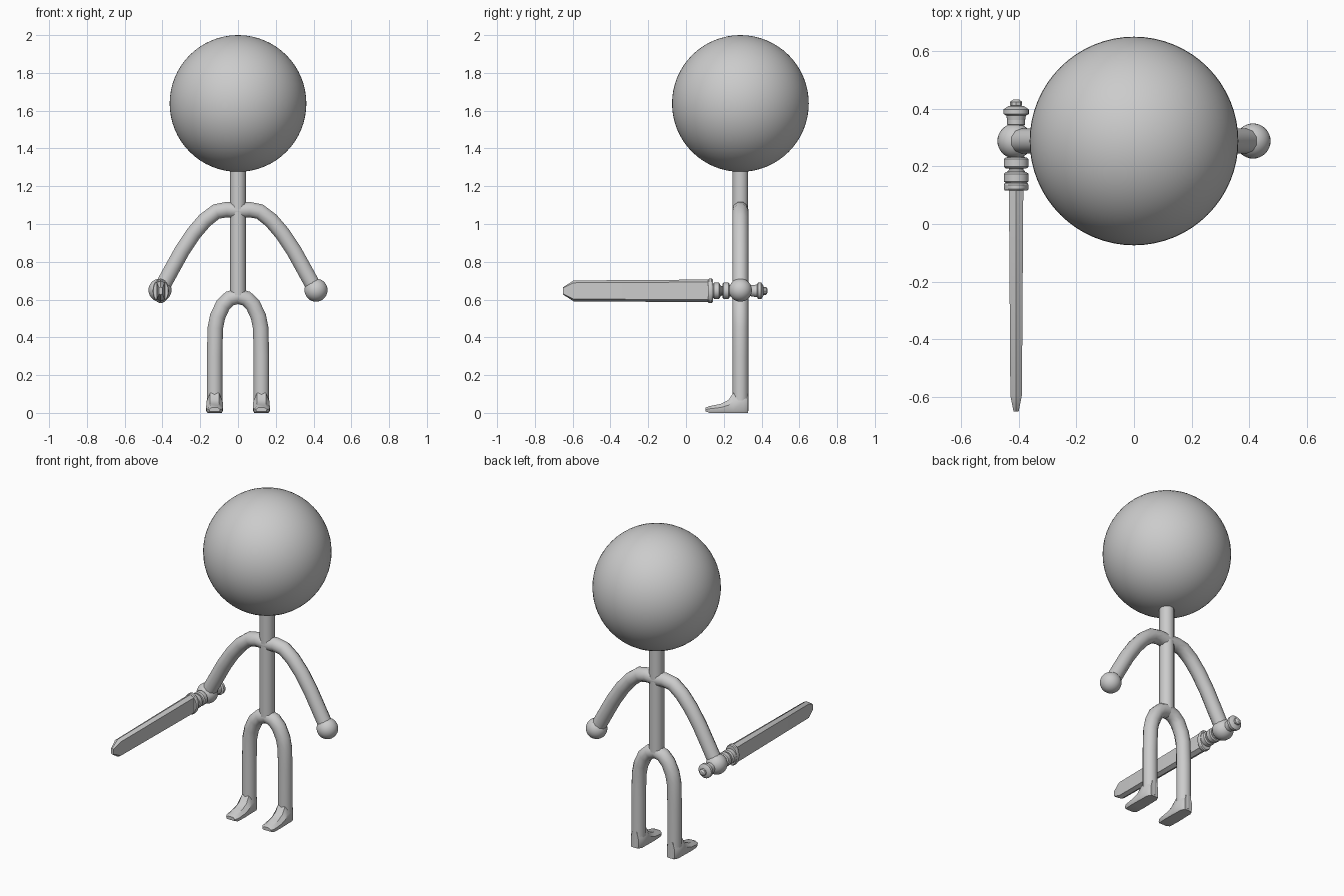
import bpy, bmesh, math
from mathutils import Vector, Matrix

if "Cube" in bpy.data.objects:
    bpy.data.objects.remove(bpy.data.objects["Cube"])

BODY_Y = 0.288
LIMB_R = 0.043
HAND = Vector((0.413, BODY_Y, 0.65))

grey = bpy.data.materials.new("plain grey")
grey.use_nodes = True
grey.diffuse_color = (0.6, 0.6, 0.6, 1)
grey.node_tree.nodes["Principled BSDF"].inputs["Base Color"].default_value = (0.6, 0.6, 0.6, 1)


def finish(name, mesh, angle=40):
    """Link a mesh as a named object with material and shading."""
    obj = bpy.data.objects.new(name, mesh)
    bpy.context.collection.objects.link(obj)
    mesh.materials.clear()
    mesh.materials.append(grey)
    bpy.ops.object.select_all(action="DESELECT")
    obj.select_set(True)
    bpy.context.view_layer.objects.active = obj
    bpy.ops.object.shade_smooth_by_angle(angle=math.radians(angle))
    return obj


def from_bmesh(name, bm, angle=40):
    bmesh.ops.recalc_face_normals(bm, faces=bm.faces)
    mesh = bpy.data.meshes.new(name)
    bm.to_mesh(mesh)
    bm.free()
    return finish(name, mesh, angle)


def ball(name, centre, radius, segments=48):
    bm = bmesh.new()
    bmesh.ops.create_uvsphere(bm, u_segments=segments, v_segments=segments // 2,
                              radius=radius, matrix=Matrix.Translation(centre))
    return from_bmesh(name, bm)


def tube(name, points, radius=LIMB_R):
    """Round limb following points given as (x, z) in the body plane."""
    curve = bpy.data.curves.new(name, "CURVE")
    curve.dimensions = "3D"
    curve.bevel_depth = radius
    curve.bevel_resolution = 3
    curve.use_fill_caps = True
    spline = curve.splines.new("POLY")
    spline.points.add(len(points) - 1)
    for p, (x, z) in zip(spline.points, points):
        p.co = (x, BODY_Y, z, 1)
    temp = bpy.data.objects.new(name + " path", curve)
    bpy.context.collection.objects.link(temp)
    bpy.context.view_layer.update()
    mesh = bpy.data.meshes.new_from_object(temp)
    bpy.data.objects.remove(temp)
    return finish(name, mesh, 50)


def loft(name, rings, angle=30):
    """Skin a row of equal-length point rings and cap both ends."""
    bm = bmesh.new()
    rows = [[bm.verts.new(p) for p in ring] for ring in rings]
    n = len(rows[0])
    for a, b in zip(rows, rows[1:]):
        for i in range(n):
            j = (i + 1) % n
            bm.faces.new((a[i], a[j], b[j], b[i]))
    bm.faces.new(rows[0])
    bm.faces.new(rows[-1])
    return from_bmesh(name, bm, angle)


# Head and torso
ball("head", (0, BODY_Y, 1.638), 0.362, 64)
tube("torso", [(0, 0.61), (0, 1.32)])

arm = [(0, 1.07), (0.06, 1.076), (0.115, 1.066), (0.175, 1.02),
       (0.235, 0.95), (0.295, 0.86), (0.345, 0.77), (0.4, 0.67)]
leg = [(0, 0.618), (0.045, 0.605), (0.08, 0.57), (0.108, 0.51),
       (0.12, 0.45), (0.124, 0.3), (0.124, 0.01)]

for side, s in (("left", 1), ("right", -1)):
    tube(side + "_arm", [(s * x, z) for x, z in arm])
    tube(side + "_leg", [(s * x, z) for x, z in leg])
    ball(side + "_hand", (s * HAND.x, HAND.y, HAND.z), 0.061, 32)

    # Foot: low rounded sections from heel to toe (y, half width, top)
    rings = []
    for y, w, top in ((0.328, 0.026, 0.1), (0.305, 0.042, 0.105), (0.25, 0.043, 0.105),
                      (0.225, 0.044, 0.068), (0.185, 0.045, 0.048),
                      (0.125, 0.042, 0.036), (0.104, 0.03, 0.028)):
        low = 0.008 if y < 0.12 else 0
        shape = ((-0.85, low), (-1, low + 0.012), (-1, top * 0.6), (-0.55, top),
                 (0.55, top), (1, top * 0.6), (1, low + 0.012), (0.85, low))
        rings.append([(s * 0.124 + w * u, y, z) for u, z in shape])
    loft(side + "_foot", rings, 40)

# Sword blade: six-sided section with a blunt point
SX, SZ = -0.409, 0.646
section = ((-1, 0.78), (0, 1), (1, 0.78), (1, -0.78), (0, -1), (-1, -0.78))
blade = [[(SX + w * u, y, SZ + h * v) for u, v in section]
         for y, w, h in ((0.13, 0.025, 0.06), (-0.595, 0.02, 0.055), (-0.65, 0.009, 0.02))]
loft("sword_blade", blade)


def turned(name, profile, sides=24, angle=35):
    """Round part along the sword axis from (y, radius) pairs."""
    turn = [math.tau * i / sides for i in range(sides)]
    return loft(name, [[(SX + r * math.cos(a), y, SZ + r * math.sin(a)) for a in turn]
                       for y, r in profile], angle)


# Guard: flattened oval plate
guard_rings = []
for y, k in ((0.116, 0.92), (0.122, 1), (0.136, 1), (0.142, 0.92)):
    guard_rings.append([(SX + 0.043 * k * math.cos(a), y, SZ + 0.065 * k * math.sin(a))
                        for a in [math.tau * i / 24 for i in range(24)]])
loft("sword_guard", guard_rings)

# Ringed grip passing through the hand
grip = [(0.14, 0.032)]
for y in (0.145, 0.195, 0.34):
    grip += [(y, 0.025), (y + 0.005, 0.031), (y + 0.037, 0.031), (y + 0.043, 0.025)]
grip.append((0.39, 0.025))
turned("sword_grip", grip)
for i, y in enumerate((0.162, 0.213)):
    turned("grip_ring_%d" % (i + 1), [(y - 0.02, 0.036), (y - 0.014, 0.043),
                                      (y + 0.012, 0.043), (y + 0.018, 0.036)])

# Pommel and end knob
turned("sword_pommel", [(0.355, 0.03), (0.376, 0.034), (0.382, 0.044),
                        (0.398, 0.044), (0.41, 0.026)])
turned("pommel_knob", [(0.405, 0.014), (0.412, 0.021), (0.424, 0.021), (0.432, 0.01)], 8)
